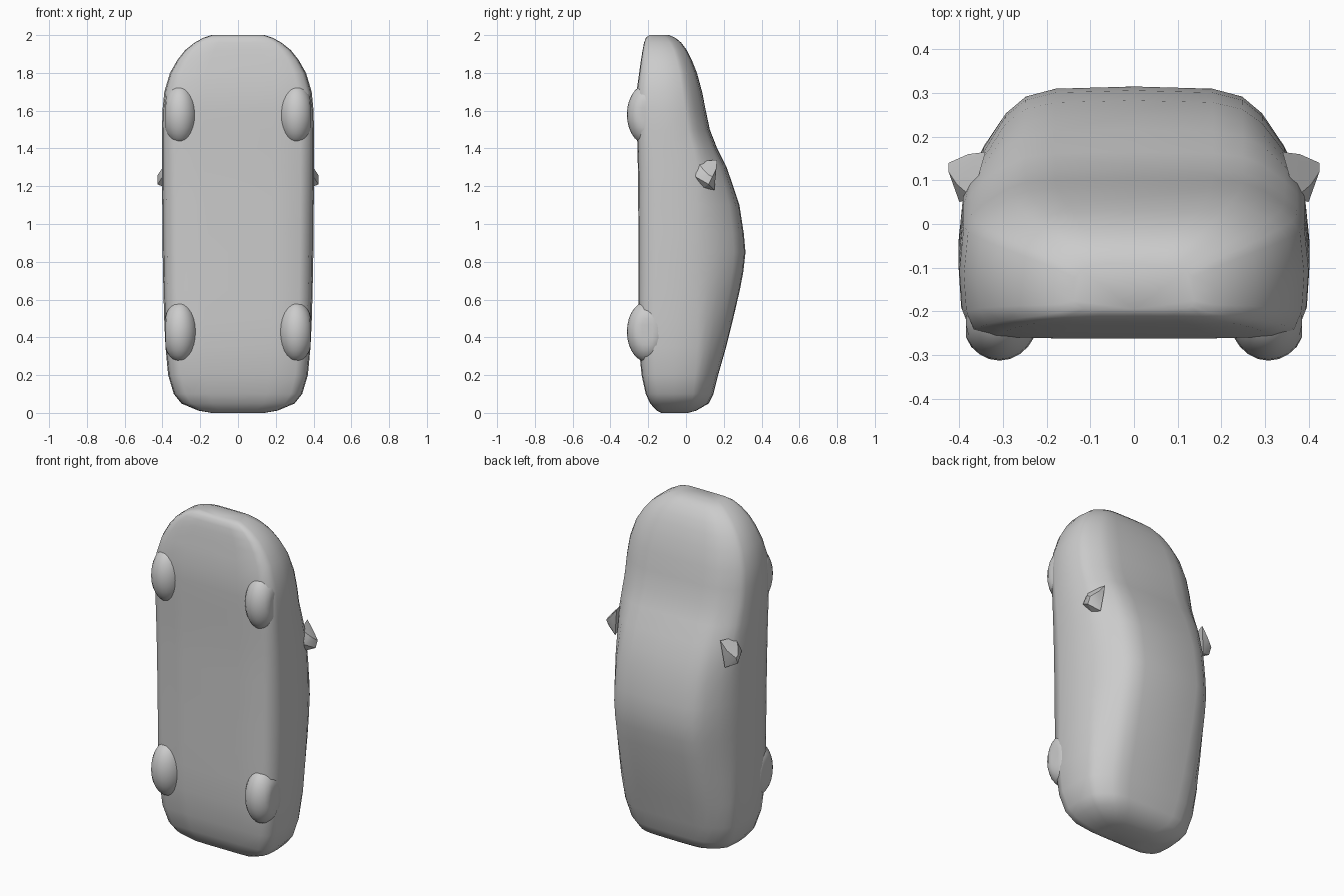
import bpy, bmesh, math
from mathutils import Vector

if "Cube" in bpy.data.objects:
    bpy.data.objects.remove(bpy.data.objects["Cube"])

paint = bpy.data.materials.new("grey_paint")
paint.diffuse_color = (0.6, 0.6, 0.6, 1)
paint.use_nodes = True
paint.node_tree.nodes["Principled BSDF"].inputs["Base Color"].default_value = paint.diffuse_color


def add_object(name, bm, angle):
    bmesh.ops.recalc_face_normals(bm, faces=bm.faces)
    mesh = bpy.data.meshes.new(name)
    bm.to_mesh(mesh)
    bm.free()
    mesh.materials.append(paint)
    obj = bpy.data.objects.new(name, mesh)
    bpy.context.collection.objects.link(obj)
    bpy.ops.object.select_all(action='DESELECT')
    obj.select_set(True)
    bpy.context.view_layer.objects.active = obj
    bpy.ops.object.shade_smooth_by_angle(angle=math.radians(angle))
    return obj


# Stations along the car, tail to nose: height z, half width, floor y, roof y
stations = [
    (0.0, 0.14, -0.13, 0.01), (0.012, 0.21, -0.155, 0.055), (0.05, 0.30, -0.19, 0.12),
    (0.10, 0.34, -0.213, 0.145), (0.20, 0.37, -0.235, 0.17), (0.35, 0.384, -0.25, 0.213),
    (0.50, 0.391, -0.252, 0.25), (0.65, 0.395, -0.252, 0.285), (0.75, 0.397, -0.252, 0.304),
    (0.85, 0.399, -0.252, 0.315), (0.95, 0.40, -0.252, 0.306), (1.10, 0.401, -0.253, 0.283),
    (1.20, 0.402, -0.253, 0.25), (1.30, 0.402, -0.255, 0.215), (1.40, 0.402, -0.257, 0.165),
    (1.50, 0.402, -0.26, 0.126), (1.60, 0.40, -0.262, 0.105), (1.70, 0.39, -0.262, 0.085),
    (1.80, 0.36, -0.248, 0.058), (1.87, 0.32, -0.238, 0.03), (1.92, 0.28, -0.23, 0.005),
    (1.96, 0.23, -0.222, -0.025), (1.985, 0.185, -0.213, -0.055), (2.0, 0.14, -0.195, -0.09),
]


def section(z, w, floor, roof):
    """Half outline from the middle of the floor round to the middle of the roof."""
    h = roof - floor
    belt = min(0.06, roof - 0.3 * h)
    up = roof - belt
    half = [(0, floor), (0.45 * w, floor), (0.82 * w, floor + 0.01 * h),
            (0.94 * w, floor + 0.06 * h), (0.985 * w, floor + 0.18 * h),
            (w, floor + 0.42 * h), (0.975 * w, belt), (0.93 * w, belt + 0.25 * up),
            (0.86 * w, belt + 0.47 * up), (0.735 * w, belt + 0.76 * up),
            (0.62 * w, belt + 0.91 * up), (0.45 * w, belt + 0.98 * up), (0, roof)]
    mirrored = [(-x, y) for x, y in half[-2:0:-1]]
    return [Vector((x, y, z)) for x, y in half + mirrored]


# Body shell lofted through the stations
bm = bmesh.new()
rings = [[bm.verts.new(p) for p in section(*s)] for s in stations]
n = len(rings[0])
for low, high in zip(rings, rings[1:]):
    for i in range(n):
        j = (i + 1) % n
        bm.faces.new((low[i], low[j], high[j], high[i]))
bm.faces.new(rings[0])
bm.faces.new(rings[-1])
add_object("car_body", bm, 50)

# Wheels: soft bulges with flattened outer faces
for side, label in ((1, "right"), (-1, "left")):
    for z, end in ((0.43, "rear"), (1.58, "front")):
        bm = bmesh.new()
        bmesh.ops.create_uvsphere(bm, u_segments=24, v_segments=14, radius=1)
        for v in bm.verts:
            x = 0.308 + 0.092 * v.co.x
            v.co = Vector((side * min(x, 0.385), -0.205 + 0.108 * v.co.y, z + 0.16 * v.co.z))
        add_object(f"{end}_{label}_wheel", bm, 60)

# Door mirrors: small faceted wedges
for side, label in ((1, "right"), (-1, "left")):
    bm = bmesh.new()
    for p in ((0.34, 0.165, 1.34), (0.38, 0.16, 1.29), (0.425, 0.14, 1.25),
              (0.425, 0.12, 1.21), (0.425, 0.12, 1.26), (0.36, 0.15, 1.18),
              (0.37, 0.09, 1.19), (0.40, 0.05, 1.25), (0.37, 0.06, 1.33),
              (0.405, 0.09, 1.29)):
        bm.verts.new((side * p[0], p[1], p[2]))
    bmesh.ops.convex_hull(bm, input=bm.verts)
    add_object(f"{label}_mirror", bm, 30)
